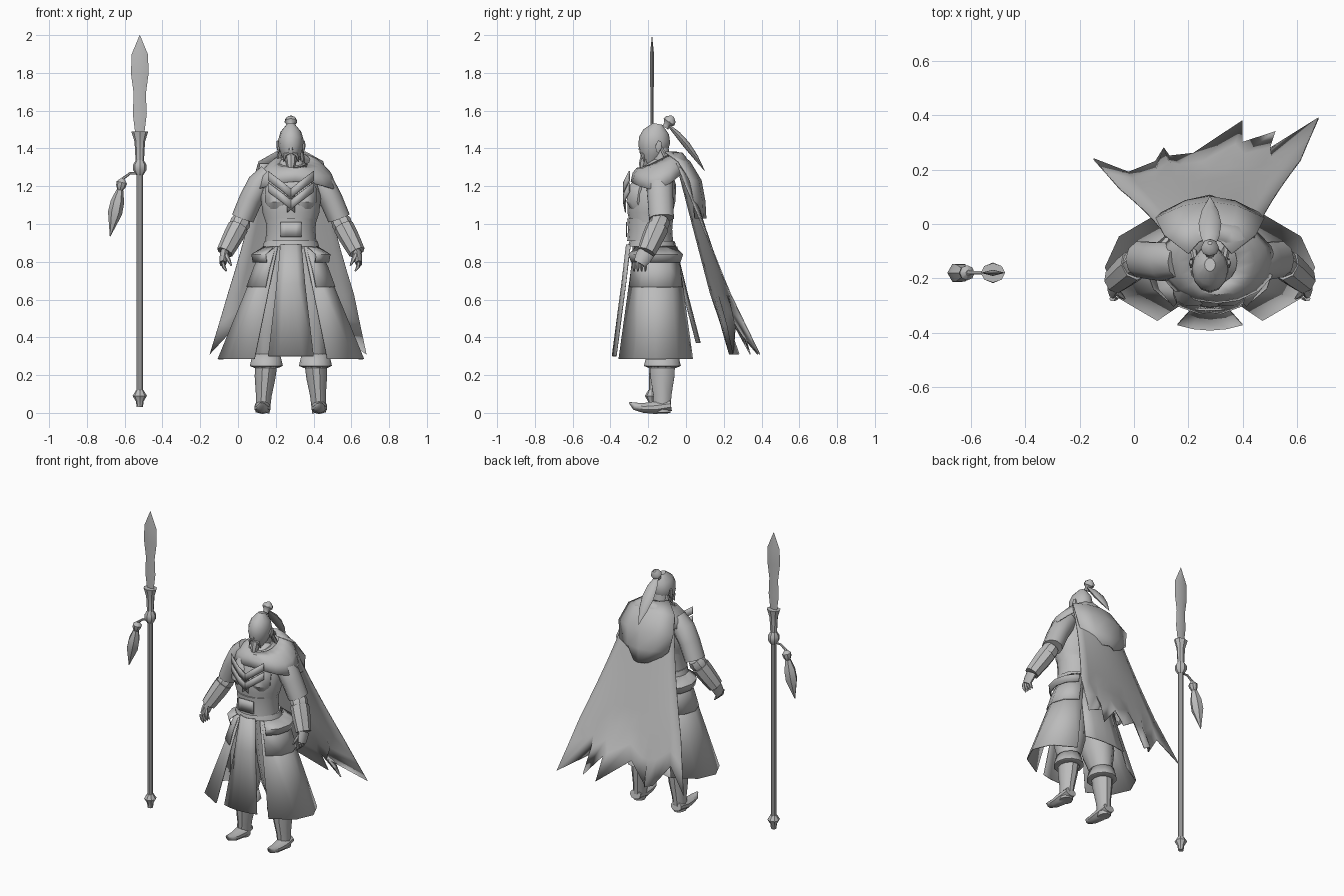
import bpy, bmesh, math
from mathutils import Vector

cube = bpy.data.objects.get("Cube")
if cube:
    bpy.data.objects.remove(cube, do_unlink=True)

GREY = (.5, .5, .5, 1)
clay = bpy.data.materials.new("plain grey")
clay.use_nodes = True
clay.diffuse_color = GREY
clay.node_tree.nodes["Principled BSDF"].inputs["Base Color"].default_value = GREY
BODY = Vector((.28, -.16, 0))
SPEAR = Vector((-.52, -.18, 0))


def at(y, z, x=0):
    """Point given by depth and height, with an optional sideways offset."""
    return Vector((x, y, z))


def build(name, rows, origin, mirror=False, cloth=False, angle=40):
    """Join rows of points into a skin: a thin cloth or a capped solid."""
    bm = bmesh.new()
    grid = [[bm.verts.new(point) for point in row] for row in rows]
    for lower, upper in zip(grid, grid[1:]):
        for a, b, c, d in zip(lower, lower[1:], upper[1:], upper):
            bm.faces.new((a, b, c, d))
    bmesh.ops.remove_doubles(bm, verts=bm.verts, dist=.0001)
    if not cloth:
        bmesh.ops.holes_fill(bm, edges=[edge for edge in bm.edges if edge.is_boundary])
    bmesh.ops.recalc_face_normals(bm, faces=bm.faces)
    mesh = bpy.data.meshes.new(name)
    bm.to_mesh(mesh)
    bm.free()
    mesh.materials.append(clay)
    part = bpy.data.objects.new(name, mesh)
    part.location = origin
    bpy.context.collection.objects.link(part)
    if mirror:
        part.modifiers.new("mirror", 'MIRROR')
    if cloth:
        solid = part.modifiers.new("thickness", 'SOLIDIFY')
        solid.thickness, solid.offset = .006, 0
    bpy.ops.object.select_all(action='DESELECT')
    bpy.context.view_layer.objects.active = part
    part.select_set(True)
    bpy.ops.object.shade_smooth_by_angle(angle=math.radians(angle))


def limb(name, path, radii, depth=1, mirror=False, sides=10, origin=BODY, angle=40):
    """Tube along a line or a bend, its radii spaced evenly from start to end."""
    start, end = path[0], path[-1]
    bend = path[1] if len(path) > 2 else (start + end) / 2
    along = end - start
    reference = at(0, 0, 1) if abs(along.y) > abs(along.z) else at(1, 0)
    rows = []
    for k, radius in enumerate(radii):
        t = k / (len(radii) - 1)
        first, second = start.lerp(bend, t), bend.lerp(end, t)
        across = (second - first).cross(reference).normalized()
        outward = across.cross(second - first).normalized()
        turns = [math.tau * i / sides for i in range(sides + 1)]
        rows.append([first.lerp(second, t) + across * radius * math.cos(a)
                     + outward * radius * depth * math.sin(a) for a in turns])
    build(name, rows, origin, mirror, angle=angle)


def fan(name, rings, spread=180, steps=16, tilt=0, lift=0, centre=at(0, 0), mirror=False):
    """Cloth around an upright axis: rings of height, half width, half depth."""
    rows = []
    for k, (z, wide, deep) in enumerate(rings):
        turns = [math.radians(spread) * (2 * i / steps - 1) for i in range(steps + 1)]
        rows.append([centre + at(deep * math.sin(a), z + tilt * math.sin(a) + lift * k * math.sin(a) ** 2,
                                 wide * math.cos(a)) for a in turns])
    build(name, rows, BODY, mirror, cloth=True)


def strip(name, rows, curl=0):
    """Symmetrical cloth: rows of depth, height, half width."""
    across = (-1, -.5, 0, .5, 1)
    build(name, [[at(y - curl * s * s, z, s * wide) for s in across] for y, z, wide in rows],
          BODY, cloth=True)


# Head and face
chin, crown = at(-.03, 1.32), at(.01, 1.53)
limb("head", (chin, crown), (.025, .05, .064, .067, .055, .02), depth=1.25, sides=12)
limb("neck", (at(.04, 1.25), at(.02, 1.4)), (.055, .05))
limb("nose", (at(-.07, 1.45), at(-.08, 1.39)), (.006, .012, .014), sides=6)
limb("brow", (at(-.075, 1.44, .01), at(-.04, 1.45, .05)), (.005, .008, .004), mirror=True, sides=6)
limb("ear", (at(.01, 1.38, .065), at(.02, 1.44, .07)), (.004, .01, .005), depth=2, mirror=True, sides=6)
limb("moustache", (at(-.08, 1.38), at(-.07, 1.38, .04), at(-.06, 1.33, .04)), (.006, .01, .003),
     mirror=True, sides=6)
limb("goatee", (at(-.05, 1.36), at(-.08, 1.27)), (.03, .025, .004), sides=8)

# Hair
limb("topknot", (at(.05, 1.51), at(.09, 1.57)), (.018, .018, .034, .03, .008), sides=8)
limb("ponytail", (at(.07, 1.52), at(.16, 1.44), at(.26, 1.28)), (.015, .035, .042, .03, .002),
     depth=.45, sides=8)
limb("side_lock", (at(.03, 1.4, .055), at(.1, 1.27, .065)), (.01, .015, .002), mirror=True, sides=6)

# Torso and belt
hips, chest, throat = at(-.02, .88), at(-.06, 1.1), at(.03, 1.33)
limb("torso", (hips, chest, throat), (.13, .12, .15, .16, .14, .06), depth=.8, sides=16)
limb("hip_band", (hips, at(-.02, .91)), (.15, .14), depth=.85, sides=16)
limb("belt", (at(-.03, .91), at(-.03, 1.03)), (.135, .13, .135), depth=.9, sides=16)
strip("buckle", ((-.155, .93, .055), (-.155, 1.01, .055)))
limb("pectoral", (at(-.08, 1.07, .06), at(-.13, 1.14, .075), at(-.05, 1.25, .06)),
     (.045, .07, .07, .045), depth=.85, mirror=True)

# Crossed chest wraps
for name, height in (("lower_wrap", 1.06), ("upper_wrap", 1.12)):
    path = (at(-.16, height, -.02), at(-.17, height + .05, .04), at(-.14, height + .11, .12))
    build(name, (path, [point + at(0, .05) for point in path]), BODY, mirror=True, cloth=True)

# Shoulder mantle, hanging further over the left shoulder, and scarf
fan("mantle", ((1.34, .075, .08), (1.31, .14, .12), (1.26, .19, .14), (1.19, .215, .15)),
    tilt=.04, lift=.025, centre=at(.02, 0, .025))
limb("scarf", (at(.02, 1.25), at(0, 1.325)), (.12, .115, .07), sides=14)

# Arms
shoulder, elbow = at(.02, 1.27, .12), at(.03, 1.03, .255)
wrist, knuckles = at(-.05, .85, .35), at(-.085, .79, .36)
cuff = elbow.lerp(wrist, .25)
limb("sleeve", (shoulder, at(.02, 1.2, .19), elbow), (.05, .065, .062, .06), depth=1.15, mirror=True)
limb("forearm", (elbow, wrist), (.045, .04, .03), mirror=True)
limb("elbow_guard", (elbow, cuff), (.045, .055, .05), mirror=True, sides=8)
limb("bracer", (cuff, wrist), (.055, .054, .05, .045), depth=1.1, mirror=True, sides=8, angle=30)

# Hands
limb("palm", (wrist, knuckles), (.024, .023, .018), depth=1.9, mirror=True, sides=8)
for finger in range(4):
    root = knuckles + at(finger * .02 - .03, .01)
    limb(f"finger_{finger}", (root, root + at(0, -.03), root + at(0, -.05, -.02)), (.011, .01, .004),
         mirror=True, sides=6)
limb("thumb", (at(-.09, .84, .345), at(-.115, .78, .315)), (.013, .011, .004), mirror=True, sides=6)

# Trousers and boots
ankle = at(.035, 0, .15)
knee = at(.035, .28, .13)
limb("trouser_leg", (at(-.02, .9, .06), at(0, .6, .1), knee), (.08, .09, .1, .095, .06),
     depth=1.15, mirror=True)
limb("boot_shaft", (ankle, knee), (.037, .042, .055, .06), depth=1.2, mirror=True)
fan("boot_cuff", ((.31, .07, .08), (.25, .085, .095), (.24, .06, .07)), steps=12,
    centre=at(.035, 0, .13), mirror=True)
limb("boot_foot", (at(.08, .04, .15), at(-.1, .005, .15), at(-.14, .055, .155)),
     (.03, .034, .026, .02, .004), depth=1.3, mirror=True)

# Skirt panels, hip flaps and pouches
strip("front_panel", ((-.155, .89, .055), (-.18, .68, .075), (-.23, .3, .12)), curl=-.02)
strip("back_panel", ((.1, .9, .07), (.17, .62, .12), (.235, .37, .15)), curl=.02)
waist, hem = Vector((.88, .14, .13)), Vector((.285, .385, .225))
fan("side_panel", (waist, hem), spread=60, steps=4, mirror=True)
for name, spread, drop, bulge in (("hip_flap", 55, .36, .01), ("hip_pouch", 50, .14, .05)):
    puff = Vector((0, bulge, bulge))
    fan(name, (waist, waist.lerp(hem, drop / 2) + puff, waist.lerp(hem, drop) + puff / 2),
        spread=spread, steps=4, mirror=True)

# Hood lying on the back
strip("hood", ((.11, 1.38, .08), (.18, 1.33, .17), (.24, 1.23, .2), (.26, 1.12, .18), (.265, 1.03, .08)),
      curl=.06)

# Cape: a smooth fall that breaks into tips and notches near the hem
torn = ((-.43, .4), (-.3, .35), (-.2, .39), (-.17, .44), (-.15, .41), (-.06, .42),
        (.12, .54), (.12, .46), (.24, .5), (.19, .42), (.4, .55))
cape_rows = []
for k in range(9):
    fall, row = k / 8, []
    for i, (x, y) in enumerate(torn):
        s = 2 * i / (len(torn) - 1) - 1
        collar = at(.16 - .05 * s * s, 1.32, .165 * s)
        smooth_hem = at(.42 + .07 * s, .4, .41 * s)
        tip = at(y, .45 if i % 2 and i != 3 else .31, x)
        point = collar.lerp(smooth_hem, fall)
        point.x = collar.x + (smooth_hem.x - collar.x) * fall ** 1.3
        row.append(point + (tip - smooth_hem) * max(0, 4 * fall - 3))
    cape_rows.append(row)
build("cape", cape_rows, BODY, cloth=True)

# Spear
for name, low, high, radii, sides, depth in (
        ("spear_shaft", .03, 1.35, (.017, .017), 10, 1),
        ("spear_butt", .03, .12, (.017, .02, .038, .02), 8, 1),
        ("spear_knob", 1.26, 1.34, (.02, .036, .036, .02), 8, 1),
        ("spear_socket", 1.33, 1.49, (.022, .025, .028, .045), 8, .8),
        ("spear_blade", 1.48, 2, (.024, .037, .032, .046, .044, .001), 4, .25)):
    limb(name, (at(0, low), at(0, high)), radii, depth, sides=sides, origin=SPEAR, angle=30)

# Tassel hanging from a cord
bead, fringe = at(0, 1.24, -.09), at(0, 1.18, -.105)
limb("tassel_cord", (at(0, 1.27), at(0, 1.28, -.06), bead), (.007, .007, .008), sides=6, origin=SPEAR)
limb("tassel_bead", (bead, fringe), (.01, .028, .026, .015), sides=8, origin=SPEAR)
limb("tassel", (fringe, at(0, .935, -.157)), (.018, .036, .038, .02, .002), sides=6, origin=SPEAR)
